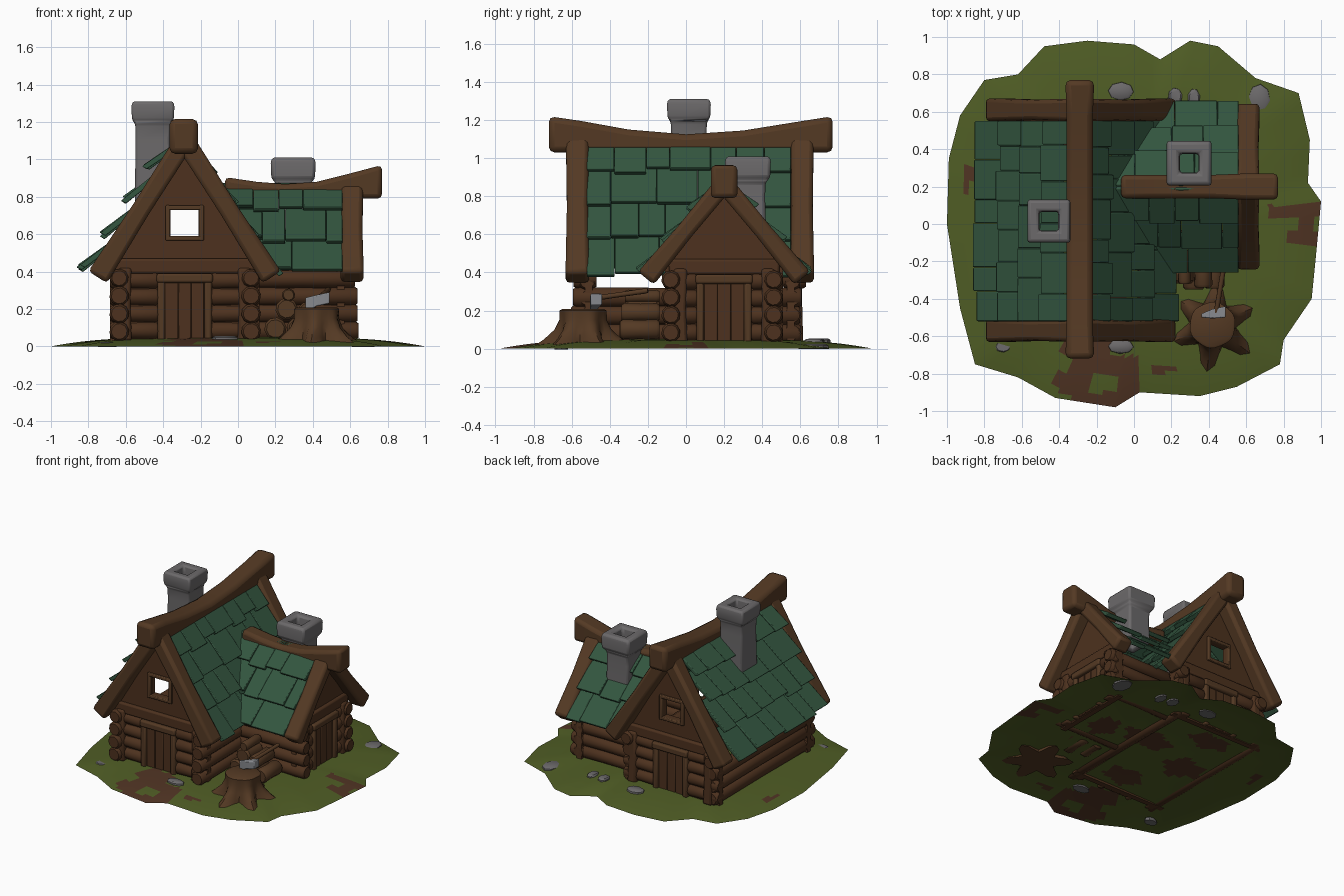
import bpy, bmesh, math, random
from mathutils import Vector as V, Matrix

if "Cube" in bpy.data.objects:
    bpy.data.objects.remove(bpy.data.objects["Cube"])

random.seed(4)
I = Matrix.Identity(4)
X, Y, Z = V((1, 0, 0)), V((0, 1, 0)), V((0, 0, 1))


def material(name, rgb):
    m = bpy.data.materials.new(name)
    m.diffuse_color = (*rgb, 1)
    m.use_nodes = True
    m.node_tree.nodes["Principled BSDF"].inputs["Base Color"].default_value = m.diffuse_color
    return m


WOOD = material("beam brown", (.088, .041, .017))
WALL = material("wall brown", (.074, .031, .013))
ROOF = material("roof green", (.033, .092, .050))
STONE = material("stone grey", (.150, .143, .146))
GRASS = material("grass green", (.078, .108, .018))
DIRT = material("dirt brown", (.080, .034, .017))
STEEL = material("axe steel", (.24, .25, .27))


def finish(name, verts, faces, mats, M=I, bevel=0):
    me = bpy.data.meshes.new(name)
    me.from_pydata([tuple(M @ V(v)) for v in verts], [], faces)
    bm = bmesh.new()
    bm.from_mesh(me)
    bmesh.ops.recalc_face_normals(bm, faces=bm.faces)
    bm.to_mesh(me)
    bm.free()
    ob = bpy.data.objects.new(name, me)
    bpy.context.collection.objects.link(ob)
    for m in mats:
        me.materials.append(m)
    if bevel:
        b = ob.modifiers.new("soft edges", 'BEVEL')
        b.width, b.segments = bevel, 2
    bpy.ops.object.select_all(action='DESELECT')
    ob.select_set(True)
    bpy.context.view_layer.objects.active = ob
    bpy.ops.object.shade_smooth_by_angle(angle=math.radians(40))
    return ob


def loft(rings, cap=True):
    """Skin equal rings; without caps the last ring joins the first."""
    n, k = len(rings[0]), len(rings)
    faces = [(i * n + j, i * n + (j + 1) % n, (i + 1) % k * n + (j + 1) % n, (i + 1) % k * n + j)
             for i in range(k - 1 if cap else k) for j in range(n)]
    if cap:
        faces += [tuple(range(n)), tuple(range((k - 1) * n, k * n))]
    return [p for r in rings for p in r], faces


def beam(name, pts, sizes, side, up, mat=WOOD, M=I, bevel=.022):
    rings = [[V(p) + side * a * w / 2 + up * b * h / 2 for a, b in ((-1, -1), (1, -1), (1, 1), (-1, 1))]
             for p, (w, h) in zip(pts, sizes)]
    return finish(name, *loft(rings), [mat], M, bevel)


def box(name, c, s, mat=WOOD, M=I, bevel=.012):
    c, h = V(c), X * s[0] / 2
    return beam(name, [c - h, c + h], [(s[1], s[2])] * 2, Y, Z, mat, M, bevel)


def log(name, a, b, r, mat=WALL, M=I, n=10):
    a, b = V(a), V(b)
    d = (b - a).normalized()
    u = d.orthogonal().normalized()
    w = d.cross(u)
    circ = [(u * math.cos(2 * math.pi * j / n) + w * math.sin(2 * math.pi * j / n)) for j in range(n)]
    prof = [(a, .8), (a + d * .015, 1), (a.lerp(b, .5), .93), (b - d * .015, 1), (b, .8)]
    return finish(name, *loft([[p + c * r * k for c in circ] for p, k in prof]), [mat], M)


# Gable end in local space: front faces -y, centre line at x = 0
def gable(name, M, half, eave, apex, barge, bw, window):
    w0, w1, hw = .59, .73, .075
    for s in (-1, 1):
        if window:
            prof = [(half, .03), (0, .03), (0, w0), (hw, w0), (hw, w1), (0, w1), (0, apex), (half, eave)]
        else:
            prof = [(half, .03), (0, .03), (0, apex), (half, eave)]
        rings = [[V((s * x, y, z)) for x, z in prof] for y in (0, .04)]
        finish(name + "_wall", *loft(rings), [WALL], M)
        # sloping edge beams
        a, b = V((0, -.04, barge[0])), V((s * barge[1], -.04, barge[2]))
        d = (b - a).normalized()
        beam(name + "_edge_beam", [a, a.lerp(b, .5), b], [(.12, bw * .95), (.11, bw * .9), (.125, bw * 1.08)],
             Y, V((-d.z, 0, d.x)), WOOD, M)
        # corner posts and door posts
        beam(name + "_corner_post", [V((s * (half - .08), -.01, z)) for z in (.03, .22, .42)],
             [(.075, .07), (.06, .06), (.07, .06)], X, Y, WALL, M, .015)
        box(name + "_door_post", (s * .125, -.012, .19), (.04, .05, .32), WOOD, M)
        for i in range(4):  # log courses beside the door
            log(name + "_log", (s * .14, .012, .085 + .09 * i), (s * half, .012, .085 + .09 * i), .048, WALL, M)
        if window:
            box(name + "_window_side", (s * .09, -.004, .66), (.025, .03, .19), WOOD, M, .006)
    if window:
        for z in (w0 - .012, w1 + .012):
            box(name + "_window_rail", (0, -.004, z), (.2, .03, .024), WOOD, M, .006)
    box(name + "_door_lintel", (0, -.015, .365), (.30, .06, .05), WOOD, M)
    for x in (-.07, 0, .07):
        box(name + "_door_plank", (x, -.006, .19), (.069, .025, .31), WALL, M, .005)
    box(name + "_cross_beam", (0, 0, .43), (2 * half - .04, .05, .08), WALL, M)


gable("front_gable", Matrix.Translation((-.285, -.53, 0)), .40, .42, 1.08, (1.10, .465, .37), .11, True)
gable("back_gable", Matrix.Translation((-.285, .57, 0)) @ Matrix.Rotation(math.pi, 4, 'Z'),
      .40, .42, 1.08, (1.10, .465, .37), .11, True)
gable("wing_gable", Matrix.Translation((.57, .2, 0)) @ Matrix.Rotation(math.pi / 2, 4, 'Z'),
      .31, .42, .84, (.865, .41, .37), .10, False)

# Log side walls whose ends stick out past the corners
for x in (-.635, .07):
    for i in range(3):
        e = random.uniform(-.015, .015)
        log("house_side_log", (x, -.59 + e, .08 + .095 * i), (x, .61 + e, .08 + .095 * i), .053)
    for y in (-.53, .57):
        log("house_corner_log", (x, y - .06, .365), (x, y + .06, .365), .05)
for y in (-.08, .46):
    for i in range(4):
        log("wing_side_log", (.06, y, .085 + .092 * i), (.63 + random.uniform(-.01, .015), y, .085 + .092 * i), .05)


# Layered roof boards
def roof(name, top, down, axis, s0, s1, lift, rows):
    top, down = V(top), V(down)
    n = axis.cross(down).normalized()
    n = n if n.z > 0 else -n
    verts, faces = [], []
    for i in range(rows):
        s = s0(top.z + down.z * (i + .6) / rows)
        while s < s1 - .01:
            e = min(s1, s + random.uniform(.12, .24))
            e = s1 if s1 - e < .06 else e
            j = random.uniform(-.02, .025)
            lf = lift + random.uniform(-.008, .012)
            rings = [[top + down * t + axis * q + n * o for q, o in ((s, o0), (e, o0), (e, o0 + .03), (s, o0 + .03))]
                     for t, o0 in ((max(0, i / rows - .05), -.015), ((i + 1) / rows + j, lf))]
            v, f = loft(rings)
            faces += [tuple(k + len(verts) for k in q) for q in f]
            verts += v
            s = e + .002
    finish(name, verts, faces, [ROOF], I, .005)


roof("house_roof_left", (-.29, 0, 1.10), (-.47, 0, -.73), Y, lambda z: -.52, .55, .075, 4)
roof("house_roof_right", (-.28, 0, 1.10), (.46, 0, -.73), Y, lambda z: -.52, .55, .025, 4)
for s, label in ((-1, "front"), (1, "back")):
    roof("wing_roof_" + label, (0, .2, .865), (0, s * .41, -.49), X,
         lambda z: -.29 + (1.10 - z) * .63 - .04, .56, .035, 3)

# Sagging ridge beams
ridge = [(-.72, 1.22), (-.55, 1.195), (-.3, 1.15), (0, 1.125), (.3, 1.145), (.58, 1.19), (.77, 1.22)]
beam("house_ridge_beam", [V((-.29, y, (t + 1.03) / 2)) for y, t in ridge],
     [(.14 + (abs(y) > .6) * .015, t - 1.03) for y, t in ridge], X, Z, WOOD, I, .03)
ridge = [(-.07, .905, .80), (.1, .88, .79), (.25, .868, .79), (.42, .88, .79), (.6, .925, .79), (.77, .97, .79)]
beam("wing_ridge_beam", [V((x, .2, (t + b) / 2)) for x, t, b in ridge],
     [(.125 + (x > .5) * .015, t - b) for x, t, b in ridge], Y, Z, WOOD, I, .025)


# Hollow square chimneys
def chimney(name, x, y, z0, zc, z1, shaft, cap):
    prof = [(shaft * 1.06, z0), (shaft, zc - .1), (shaft * 1.03, zc - .02), (cap * .97, zc), (cap, z1 - .03),
            (cap * .95, z1), (.055, z1), (.05, z1 - .05), (.05, z0)]
    rings = [[V((x + a * r, y + b * r, z)) for a, b in ((-1, -1), (1, -1), (1, 1), (-1, 1))] for r, z in prof]
    finish(name, *loft(rings, False), [STONE], I, .018)


chimney("house_chimney", -.455, .015, .74, 1.21, 1.31, .092, .115)
chimney("wing_chimney", .295, .325, .62, .895, 1.01, .09, .12)

# Ragged ground sheet, gently domed, with dirt patches
outline = [(1, .12), (.93, .22), (.94, .45), (.88, .7), (.65, .78), (.45, .95), (.3, .98), (.14, .88), (0, .96),
           (-.25, .98), (-.48, .95), (-.62, .8), (-.8, .77), (-.93, .58), (-.99, .35), (-1, 0), (-.93, -.45),
           (-.85, -.75), (-.62, -.82), (-.42, -.93), (-.1, -.98), (.03, -.9), (.35, -.92), (.55, -.87),
           (.78, -.75), (.8, -.62), (.95, -.4), (.97, -.2)]
rim = [V(outline[i]).lerp(V(outline[(i + 1) % 28]), k / 4) for i in range(28) for k in range(4)]
N, R = len(rim), 36
verts = [(p.x * r / R, p.y * r / R, .05 * (1 - (r / R) ** 4)) for r in range(1, R + 1) for p in rim]
faces = [(r * N + j, r * N + (j + 1) % N, (r + 1) * N + (j + 1) % N, (r + 1) * N + j)
         for r in range(R - 1) for j in range(N)] + [tuple(range(N))]
ground = finish("ground", verts, faces, [GRASS, DIRT])
patches = [(-.18, -.84, .23, .17), (-.25, -.66, .13, .12), (.86, .06, .17, .05), (.9, -.06, .09, .07),
           (.16, -.78, .045, .04), (-.88, .25, .04, .06), (-.45, 0, .16, .12), (.0, .15, .2, .1),
           (-.35, .4, .16, .09), (.35, .1, .1, .12), (-.2, -.35, .15, .1)]


def inside(c, x, y, rx, ry):
    dx, dy = (c.x - x) / rx, (c.y - y) / ry
    return math.hypot(dx, dy) < 1 + .15 * math.sin(5 * math.atan2(dy, dx) + x * 9)


for f in ground.data.polygons:
    f.material_index = int(any(inside(f.center, *p) for p in patches)
                           and not inside(f.center, -.18, -.84, .07, .05))
if sum(f.normal.z for f in ground.data.polygons) < 0:
    ground.data.flip_normals()

# Flat stones
for x, y, rx, ry in ((-.07, .71, .07, .05), (.22, .68, .04, .05), (.32, .67, .035, .055), (.67, .67, .06, .08),
                     (-.7, -.655, .05, .035), (-.07, -.655, .07, .04)):
    z = .05 * (1 - math.hypot(x, y) ** 4)
    rings = [[V((x + rx * k * math.cos(a * .785 + x), y + ry * k * math.sin(a * .785 + x), z + h)) for a in range(8)]
             for k, h in ((1, -.012), (.96, .008), (.75, .016))]
    finish("flat_stone", *loft(rings), [STONE])

# Tree stump with roots
rings = []
for z, r, star in ((.02, .19, .32), (.05, .165, .25), (.10, .135, .12), (.15, .12, .05), (.2, .122, .02), (.208, .11, 0)):
    rings.append([V((.42 + r * (1 + star * math.cos(6 * a)) * math.cos(a + .4),
                     -.54 + r * (1 + star * math.cos(6 * a)) * math.sin(a + .4), z))
                  for a in (j * math.pi / 18 for j in range(36))])
finish("stump", *loft(rings), [WOOD])

# Axe stuck in the stump
beam("axe_head", [V((.36, -.49, .22)), V((.42, -.48, .245)), V((.49, -.47, .26))],
     [(.02, .08), (.05, .06), (.06, .06)], Y, Z, STEEL, I, .006)
log("axe_handle", (.435, -.50, .262), (.485, -.2, .305), .014, WOOD)

# Stacked firewood
for x, z, r in ((.2, .095, .06), (.32, .095, .06), (.43, .1, .055), (.26, .2, .06), (.37, .19, .05), (.27, .275, .035)):
    log("firewood", (x, -.34 + random.uniform(-.02, .03), z), (x, -.14, z), r, WOOD)
